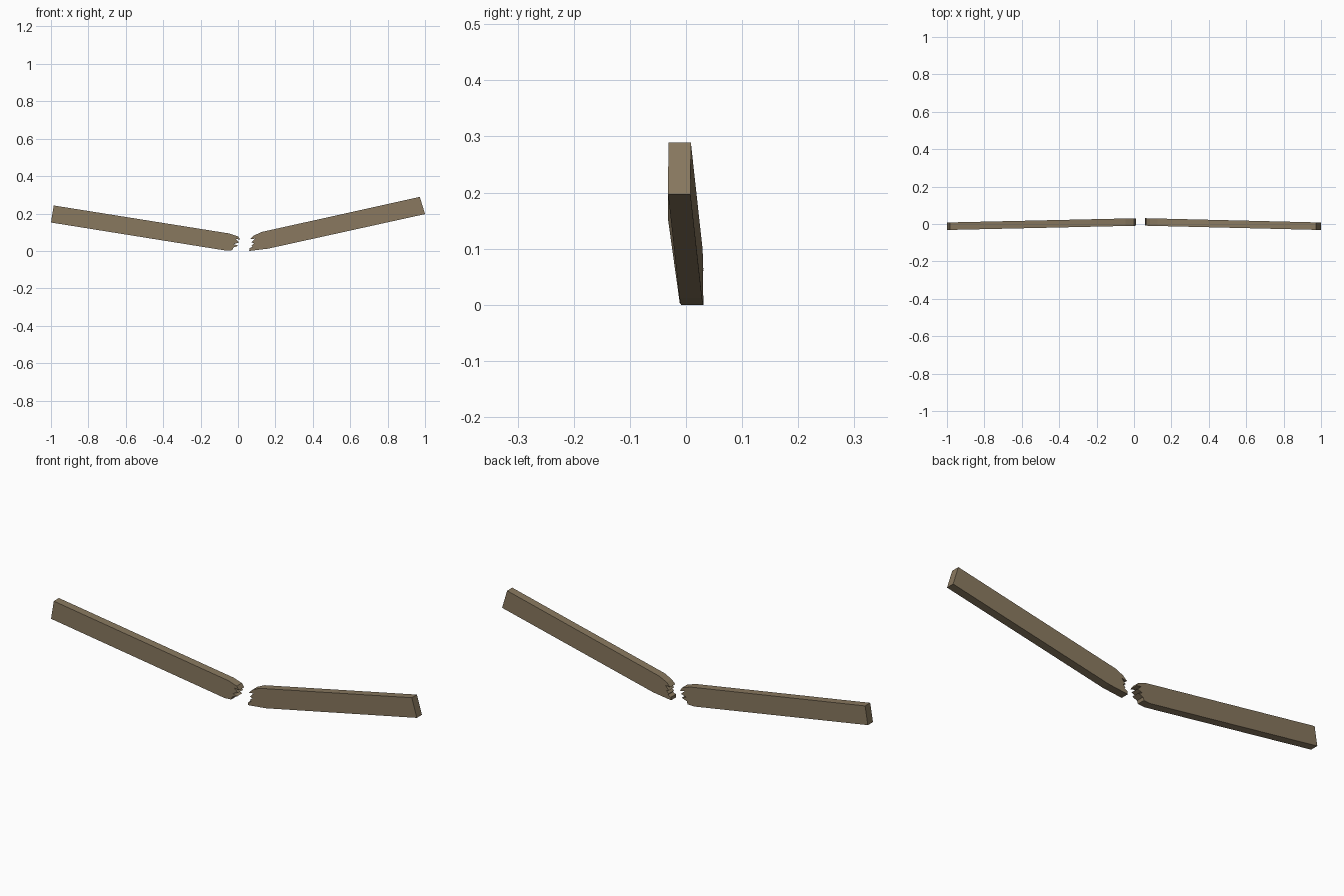
import bpy, bmesh

if "Cube" in bpy.data.objects:
    bpy.data.objects.remove(bpy.data.objects["Cube"])

wood = bpy.data.materials.new("weathered wood")
wood.diffuse_color = (0.25, 0.19, 0.115, 1)
wood.use_nodes = True
wood.node_tree.nodes["Principled BSDF"].inputs["Base Color"].default_value = wood.diffuse_color

THICK = 0.04


def plank(name, profile, y_mid):
    """Extrude an x-z outline through the plank thickness; y_mid(x) yaws the plank."""
    bm = bmesh.new()
    front = [bm.verts.new((x, y_mid(x) - THICK / 2, z)) for x, z in profile]
    face = bm.faces.new(front)
    ext = bmesh.ops.extrude_face_region(bm, geom=[face])
    back = [g for g in ext["geom"] if isinstance(g, bmesh.types.BMVert)]
    bmesh.ops.translate(bm, verts=back, vec=(0, THICK, 0))
    bmesh.ops.recalc_face_normals(bm, faces=bm.faces)
    me = bpy.data.meshes.new(name)
    bm.to_mesh(me)
    bm.free()
    me.materials.append(wood)
    ob = bpy.data.objects.new(name, me)
    bpy.context.collection.objects.link(ob)
    return ob


# Left half: square outer end, splintered inner end
plank("left_broken_plank", [
    (-1.0, 0.152), (-0.065, 0.002), (-0.03, 0.004),
    (-0.025, 0.018), (0.002, 0.028), (-0.022, 0.036), (0.006, 0.046),
    (-0.015, 0.066), (0.012, 0.060), (0.0, 0.078), (-0.045, 0.093),
    (-0.985, 0.243)],
    lambda x: 0.0105 + 0.0225 * x)

# Right half: steeper, with the matching splintered end
plank("right_broken_plank", [
    (0.06, 0.0), (0.16, 0.012), (1.0, 0.197), (0.972, 0.289),
    (0.125, 0.101), (0.085, 0.082), (0.065, 0.063), (0.092, 0.066),
    (0.072, 0.045), (0.086, 0.041), (0.072, 0.029), (0.078, 0.022),
    (0.062, 0.014)],
    lambda x: 0.0124 - 0.0244 * x)
